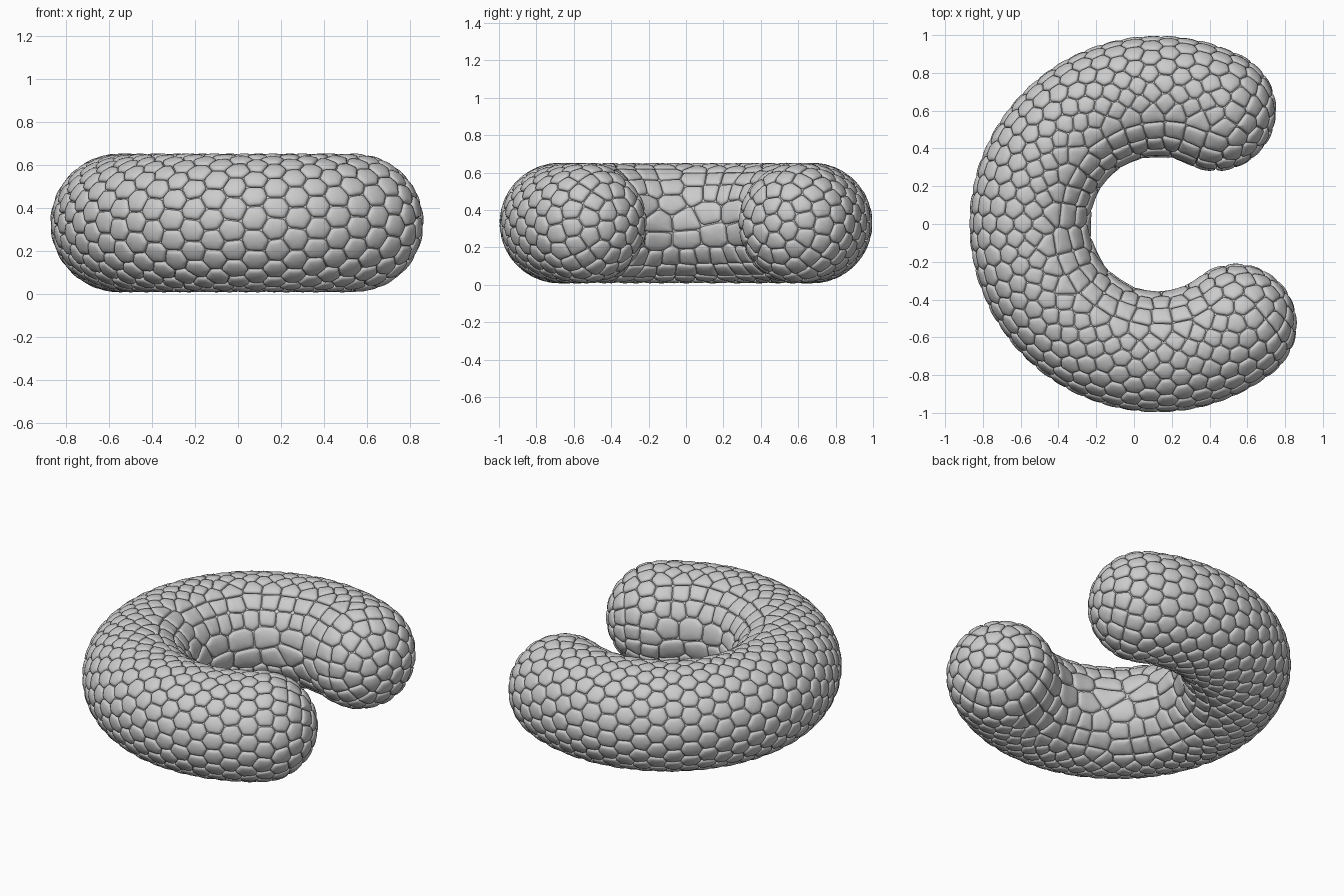
import bpy, bmesh, math, random
from mathutils import Vector

if "Cube" in bpy.data.objects:
    bpy.data.objects.remove(bpy.data.objects["Cube"])

random.seed(4)
CX, CZ, R, TUBE = 0.125, 0.33, 0.675, 0.322
A0, A1 = 63.0, 308.0          # arc ends in degrees
STEP = 0.1                    # pebble size


def axis_point(deg):
    a = math.radians(deg)
    return Vector((CX + R * math.cos(a), R * math.sin(a), CZ))


def to_surface(p, radius=TUBE):
    """Push a point onto the bent sausage of the given radius; also return its normal."""
    deg = (math.degrees(math.atan2(p.y, p.x - CX)) - 5.5) % 360 + 5.5
    c = axis_point(min(max(deg, A0), A1))
    n = (p - c).normalized()
    return c + n * radius, n


def make_object(name, bm, angle):
    bmesh.ops.recalc_face_normals(bm, faces=bm.faces)
    me = bpy.data.meshes.new(name)
    bm.to_mesh(me)
    bm.free()
    ob = bpy.data.objects.new(name, me)
    bpy.context.collection.objects.link(ob)
    bpy.ops.object.select_all(action='DESELECT')
    ob.select_set(True)
    bpy.context.view_layer.objects.active = ob
    bpy.ops.object.shade_smooth_by_angle(angle=math.radians(angle))
    return ob


def ring_points(deg, tilt, radius, count, turn):
    """Ring around the tube; tilt runs out over the rounded ends."""
    a = math.radians(deg)
    out = Vector((math.cos(a), math.sin(a), 0))
    tan = Vector((-math.sin(a), math.cos(a), 0))
    pts = []
    for k in range(count):
        t = 2 * math.pi * (k + turn) / count
        side = out * math.cos(t) + Vector((0, 0, math.sin(t)))
        pts.append(axis_point(deg) + side * radius * math.cos(tilt)
                   + tan * radius * math.sin(tilt))
    return pts


# Candidate pebble centres: staggered rings along the arc and domed end rings
cand = []
rings = 43
for i in range(rings):
    deg = A0 + (A1 - A0) * i / (rings - 1)
    cand += ring_points(deg, 0, TUBE, 19, (i % 2) * 0.5 + i * 0.02)
cand.sort(key=lambda p: -(p - Vector((CX, 0, CZ))).length)
for deg, sgn in ((A0, -1), (A1, 1)):
    for j in range(1, 6):
        tilt = math.pi / 2 * j / 5
        n = max(1, round(2 * math.pi * TUBE * math.cos(tilt) / STEP))
        cand += ring_points(deg, sgn * tilt, TUBE, n, j * 0.4)

# Drop crowded centres on the inner bend, then loosen the pattern slightly
seeds = []
for p in cand:
    if all((p - q).length > 0.078 for q in seeds):
        seeds.append(p)
seeds = [to_surface(p + Vector([random.gauss(0, 0.006) for _ in range(3)]))[0] for p in seeds]


def cell(p, n):
    """Rounded polygon nearest to a seed, cut out in its tangent plane."""
    u = n.orthogonal().normalized()
    v = n.cross(u)
    poly = [Vector((x, y)) for x, y in ((-.12, -.12), (.12, -.12), (.12, .12), (-.12, .12))]
    for q in seeds:
        d3 = q - p
        if d3.length > 0.27 or d3.length < 1e-6:
            continue
        d = Vector((d3.dot(u), d3.dot(v)))
        if d.length < 1e-5:
            continue
        d = d.normalized() * d3.length
        lim = d.length / 2 - 0.002
        d.normalize()
        new = []
        for a, b in zip(poly, poly[1:] + poly[:1]):
            da, db = a.dot(d) - lim, b.dot(d) - lim
            if da <= 0:
                new.append(a)
            if da * db < 0:
                new.append(a.lerp(b, da / (da - db)))
        poly = new
    soft = []
    for a, b in zip(poly, poly[1:] + poly[:1]):
        soft += [a.lerp(b, 0.12), a.lerp(b, 0.5), a.lerp(b, 0.88)]
    mid = sum(soft, Vector((0, 0))) / len(soft)
    return soft, mid, u, v


# Pebbles: every cell becomes a low pillow with rounded shoulders
bm = bmesh.new()
PROFILE = ((1.0, 0.294), (1.0, 0.309), (0.92, 0.316), (0.7, 0.320), (0.35, 0.322))
for p in seeds:
    _, n = to_surface(p)
    soft, mid, u, v = cell(p, n)
    loops = []
    for scale, rad in PROFILE:
        ring = []
        for w in soft:
            w = mid + (w - mid) * scale
            ring.append(bm.verts.new(to_surface(p + u * w.x + v * w.y, rad)[0]))
        loops.append(ring)
    for lo, hi in zip(loops, loops[1:]):
        for k in range(len(lo)):
            m = (k + 1) % len(lo)
            bm.faces.new((lo[k], lo[m], hi[m], hi[k]))
    top = bm.verts.new(to_surface(p + u * mid.x + v * mid.y, 0.3225)[0])
    for k in range(len(soft)):
        bm.faces.new((loops[-1][k], loops[-1][(k + 1) % len(soft)], top))
make_object("pebble_skin", bm, 50)

# Core: plain bent sausage filling the seams
bm = bmesh.new()
N, CORE = 32, 0.304
stations = [(A0, -math.pi / 2 * j / 8) for j in range(7, 0, -1)]
stations += [(A0 + (A1 - A0) * i / 60, 0) for i in range(61)]
stations += [(A1, math.pi / 2 * j / 8) for j in range(1, 8)]
loops = [[bm.verts.new(c) for c in ring_points(d, t, CORE, N, 0)] for d, t in stations]
for lo, hi in zip(loops, loops[1:]):
    for k in range(N):
        m = (k + 1) % N
        bm.faces.new((lo[k], lo[m], hi[m], hi[k]))
for ring, d, t in ((loops[0], A0, -1), (loops[-1], A1, 1)):
    tip = bm.verts.new(ring_points(d, t * math.pi / 2, CORE, 1, 0)[0])
    for k in range(N):
        bm.faces.new((ring[k], ring[(k + 1) % N], tip))
make_object("core_tube", bm, 60)
